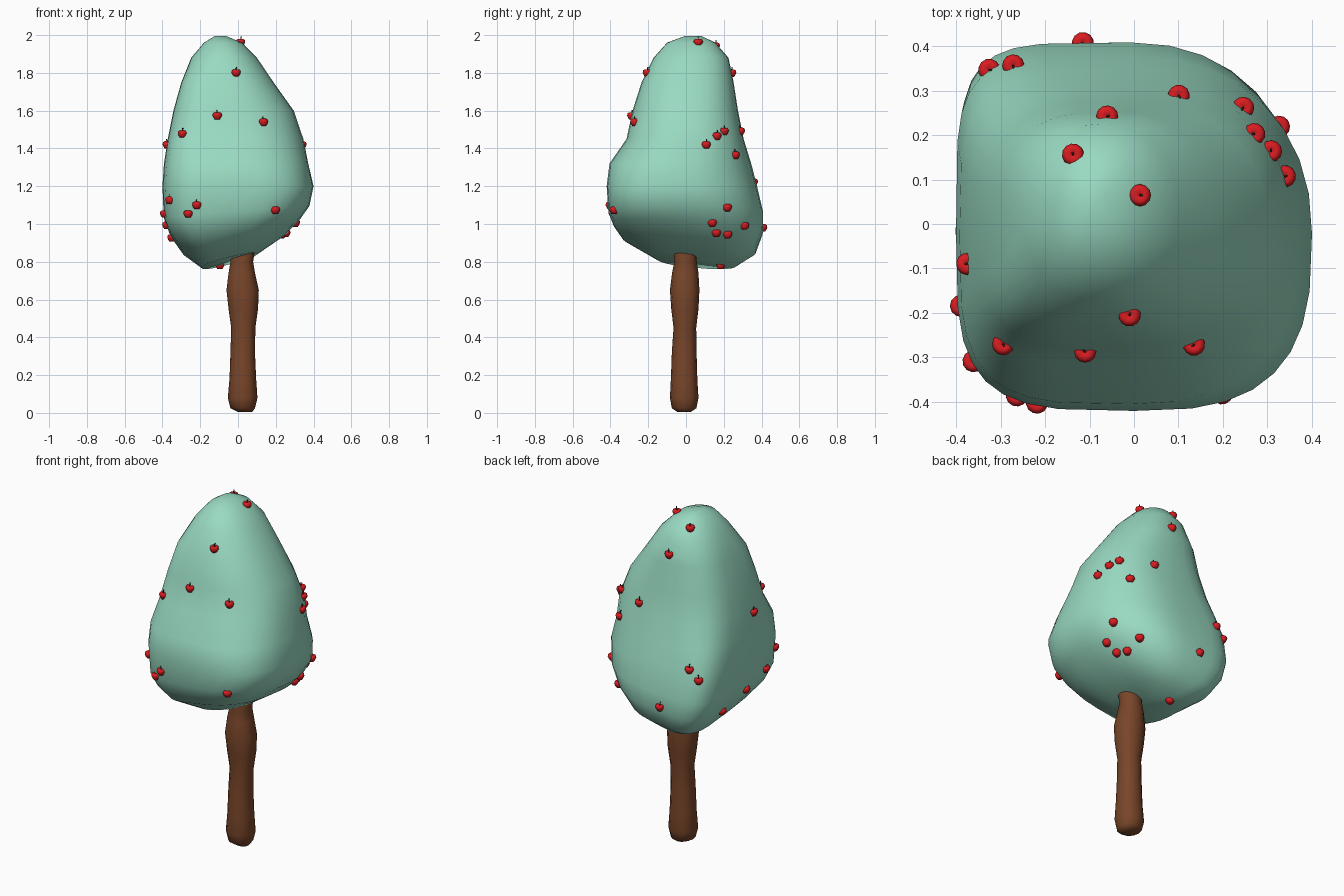
import bpy, math
from mathutils import Vector
from mathutils.bvhtree import BVHTree


def material(name, rgb):
    m = bpy.data.materials.new(name)
    m.diffuse_color = (*rgb, 1)
    return m


def loft(rings):
    """Skin closed rings of equal length and cap both ends with a fan."""
    n = len(rings[0])
    verts = [p for r in rings for p in r]
    faces = [(i * n + j, i * n + (j + 1) % n, (i + 1) * n + (j + 1) % n, (i + 1) * n + j)
             for i in range(len(rings) - 1) for j in range(n)]
    for r, base, flip in ((rings[0], 0, True), (rings[-1], len(verts) - n, False)):
        c = len(verts)
        verts.append(sum(r, Vector()) / n)
        for j in range(n):
            a, b = base + j, base + (j + 1) % n
            faces.append((c, b, a) if flip else (c, a, b))
    return verts, faces


def make_object(name, verts, faces, mats, smooth=True):
    mesh = bpy.data.meshes.new(name)
    mesh.from_pydata(verts, [], faces)
    for m in mats:
        mesh.materials.append(m)
    mesh.polygons.foreach_set("use_smooth", [smooth] * len(mesh.polygons))
    ob = bpy.data.objects.new(name, mesh)
    bpy.context.collection.objects.link(ob)
    return ob


def section(z, x0, x1, y0, y1, exps, sx=0.0, sy=0.0, n=32):
    """Superelliptic ring with one exponent per quadrant and a tilt in x and y."""
    cx, cy, rx, ry = (x0 + x1) / 2, (y0 + y1) / 2, (x1 - x0) / 2, (y1 - y0) / 2
    pts = []
    for j in range(n):
        t = 2 * math.pi * j / n
        c, s = math.cos(t), math.sin(t)
        e = 2 / exps[int(j * 4 / n)]
        x = cx + rx * math.copysign(abs(c) ** e, c)
        y = cy + ry * math.copysign(abs(s) ** e, s)
        pts.append(Vector((x, y, z + sx * x + sy * y)))
    return pts


leaf = material("foliage", (0.32, 0.70, 0.54))
bark = material("bark", (0.19, 0.06, 0.022))
red = material("fruit_red", (0.70, 0.012, 0.015))
dark = material("stem_brown", (0.03, 0.02, 0.01))

# Canopy: exponents run back right, back left, front left, front right
TOP = (2.2, 2.2, 2.2, 2.1)
MID = (2.4, 2.8, 3.6, 2.2)
LOW = (2.2, 5.0, 3.8, 2.9)
canopy_rings = [
    section(0.822, -0.19, 0.10, -0.16, 0.27, (2.5,) * 4, 0.26, -0.09),
    section(0.905, -0.29, 0.25, -0.335, 0.37, LOW, 0.17, -0.10),
    section(0.985, -0.36, 0.325, -0.385, 0.408, LOW, 0.11, -0.05),
    section(1.065, -0.393, 0.378, -0.411, 0.408, LOW, 0.08),
    section(1.20, -0.40, 0.40, -0.42, 0.376, LOW),
    section(1.32, -0.392, 0.372, -0.405, 0.345, (2.3, 4, 3.7, 2.5)),
    section(1.45, -0.372, 0.346, -0.315, 0.305, (2.6, 3.2, 4, 2.3)),
    section(1.60, -0.342, 0.295, -0.283, 0.275, MID),
    section(1.75, -0.30, 0.188, -0.235, 0.252, MID),
    section(1.88, -0.248, 0.10, -0.172, 0.225, TOP),
    section(1.96, -0.18, 0.02, -0.10, 0.155, TOP),
    section(1.994, -0.125, -0.06, -0.01, 0.085, TOP),
]
cv, cf = loft(canopy_rings)
make_object("canopy", cv, cf, [leaf])

# Knobbly trunk: z, x range, y range
trunk_profile = [
    (0.005, 0.0, 0.075, -0.045, 0.025), (0.025, -0.04, 0.09, -0.075, 0.055),
    (0.08, -0.054, 0.103, -0.085, 0.066), (0.18, -0.045, 0.096, -0.08, 0.06),
    (0.32, -0.04, 0.09, -0.075, 0.056), (0.45, -0.036, 0.092, -0.066, 0.054),
    (0.55, -0.05, 0.106, -0.078, 0.066), (0.65, -0.061, 0.11, -0.085, 0.071),
    (0.74, -0.05, 0.09, -0.074, 0.066), (0.80, -0.04, 0.08, -0.062, 0.057),
    (0.87, -0.035, 0.09, -0.068, 0.055), (0.93, -0.01, 0.07, -0.04, 0.03),
]
tv, tf = loft([section(*p, (2.2,) * 4, n=12) for p in trunk_profile])
make_object("trunk", tv, tf, [bark])


# Fruit: one lathed mesh with a stem, shared by every copy
def circle(r, z, n):
    return [Vector((r * math.cos(2 * math.pi * j / n), r * math.sin(2 * math.pi * j / n), z))
            for j in range(n)]


apple_profile = [(0.006, -0.019), (0.013, -0.020), (0.020, -0.010), (0.025, 0.003),
                 (0.022, 0.014), (0.013, 0.019), (0.005, 0.014)]
av, af = loft([circle(r, z, 12) for r, z in apple_profile])
sv, sf = loft([circle(0.0025, 0.012, 6), [p + Vector((0.004, 0, 0)) for p in circle(0.003, 0.032, 6)]])
off = len(av)
apple = make_object("apple", av + sv, af + [tuple(i + off for i in f) for f in sf], [red, dark])
for p in apple.data.polygons[len(af):]:
    p.material_index = 1

spots = [
    (.015, .065, 1.965), (-.01, -.205, 1.80), (-.11, -.30, 1.575), (.13, -.26, 1.535),
    (-.31, -.295, 1.485), (.35, .11, 1.42), (.32, .17, 1.47), (.29, .22, 1.50),
    (.25, .267, 1.365), (.10, .285, 1.49), (-.06, .245, 1.80), (-.13, .145, 1.93),
    (-.38, -.09, 1.42), (-.215, -.385, 1.10), (.20, -.385, 1.07), (-.255, -.365, 1.055),
    (-.365, -.31, 1.125), (.34, .225, 1.08), (.31, .14, 1.0), (.25, .16, .955),
    (.23, .22, .945), (.22, .31, .99), (-.115, .41, .98), (-.28, .38, 1.23),
    (-.335, .36, 1.17), (-.365, -.18, 1.055), (-.36, -.015, 1.0), (-.345, .165, .93),
    (-.10, .185, .795),
]
tree = BVHTree.FromPolygons(cv, cf)
for i, s in enumerate(spots):
    ob = apple if i == 0 else apple.copy()
    ob.name = f"apple_{i + 1}"
    ob.location = tree.find_nearest(Vector(s))[0]
    ob.rotation_euler.z = i * 1.3
    if i:
        bpy.context.collection.objects.link(ob)
